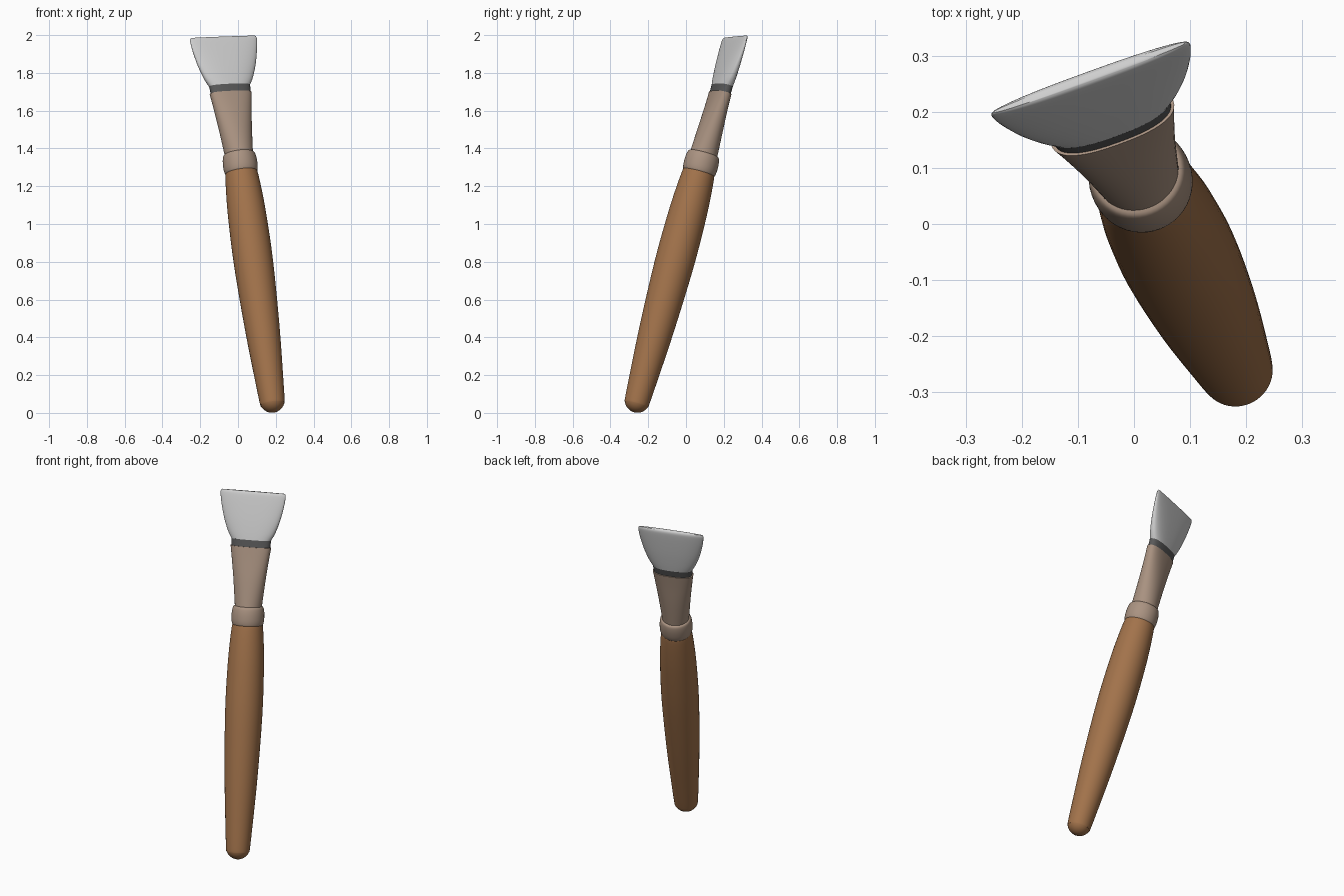
import bpy, bmesh, math
from mathutils import Vector, Matrix

cube = bpy.data.objects.get("Cube")
if cube:
    bpy.data.objects.remove(cube, do_unlink=True)

# Tool frame: Z runs along the shaft, X across the blade edge
axis = Vector((-0.129, 0.258, 0.957)).normalized()
side = Vector((0.94, 0.341, 0.035))
side = (side - axis * side.dot(axis)).normalized()
flat = axis.cross(side)
frame = Matrix((side, flat, axis)).transposed().to_4x4()
frame.translation = (0.18, -0.257, 0.068)


def material(name, rgb, rough):
    m = bpy.data.materials.new(name)
    m.use_nodes = True
    m.diffuse_color = (*rgb, 1)
    bsdf = m.node_tree.nodes["Principled BSDF"]
    bsdf.inputs["Base Color"].default_value = (*rgb, 1)
    bsdf.inputs["Roughness"].default_value = rough
    return m


def smooth_path(points, steps):
    """Catmull-Rom curve through the profile rows."""
    pts = [Vector(p) for p in points]
    out = []
    for i in range(len(pts) - 1):
        a, b, c = pts[max(i - 1, 0)], pts[i], pts[i + 1]
        d = pts[min(i + 2, len(pts) - 1)]
        for s in range(steps):
            t = s / steps
            out.append(0.5 * (2 * b + (c - a) * t + (2 * a - 5 * b + 4 * c - d) * t ** 2
                              + (3 * b - a - 3 * c + d) * t ** 3))
    return out + [pts[-1]]


def loft(name, rows, mat, steps=1, segments=48):
    """Skin rows of (height, half width, half depth, squareness)."""
    bm = bmesh.new()
    rings = []
    for h, w, d, n in smooth_path(rows, steps):
        ring = []
        for k in range(segments):
            a = math.tau * k / segments
            c, s = math.cos(a), math.sin(a)
            x = math.copysign(abs(c) ** (2 / n), c) * w
            y = math.copysign(abs(s) ** (2 / n), s) * d
            ring.append(bm.verts.new((x, y, h)))
        rings.append(ring)
    for lo, hi in zip(rings, rings[1:]):
        for k in range(segments):
            j = (k + 1) % segments
            bm.faces.new((lo[k], lo[j], hi[j], hi[k]))
    bm.faces.new(rings[0][::-1])
    bm.faces.new(rings[-1])
    mesh = bpy.data.meshes.new(name)
    bm.to_mesh(mesh)
    bm.free()
    mesh.materials.append(mat)
    obj = bpy.data.objects.new(name, mesh)
    bpy.context.collection.objects.link(obj)
    obj.matrix_world = frame
    bpy.ops.object.select_all(action="DESELECT")
    obj.select_set(True)
    bpy.context.view_layer.objects.active = obj
    bpy.ops.object.shade_smooth_by_angle(angle=math.radians(40))
    return obj


def round_rows(profile):
    return [(h, r, r, 2) for h, r in profile]


wood = material("warm wood", (0.36, 0.17, 0.07), 0.6)
ferrule_metal = material("taupe metal", (0.40, 0.29, 0.22), 0.5)
dark = material("dark grey", (0.10, 0.10, 0.10), 0.5)
steel = material("light grey", (0.62, 0.62, 0.62), 0.4)

# Handle: round butt, swelling belly, narrowing neck
butt = [(-0.067 * math.cos(a), max(0.067 * math.sin(a), 0.001))
        for a in (math.radians(10 * i) for i in range(9))]
belly = [(0.1, 0.074), (0.4, 0.092), (0.75, 0.104), (1.0, 0.102),
         (1.15, 0.095), (1.25, 0.086), (1.266, 0.08)]
loft("handle", round_rows(butt + belly), wood, steps=4)

# Collar: bulging ring between handle and ferrule
loft("collar", round_rows([(1.255, 0.082), (1.262, 0.087), (1.285, 0.091), (1.32, 0.091),
                           (1.348, 0.087), (1.36, 0.081), (1.364, 0.07)]),
     ferrule_metal, steps=3)

# Ferrule: round at the collar, flattening towards the blade
loft("ferrule", [(1.345, 0.074, 0.074, 2), (1.5, 0.09, 0.062, 2.1),
                 (1.62, 0.105, 0.05, 2.3), (1.698, 0.116, 0.043, 2.5)],
     ferrule_metal, steps=5)

# Dark band where the blade enters the ferrule
loft("blade_band", [(1.69, 0.109, 0.039, 2.5), (1.738, 0.114, 0.039, 2.5)], dark)

# Blade: flared wedge with a softly rounded edge
loft("blade", [(1.737, 0.113, 0.039, 2.5), (1.78, 0.136, 0.037, 2.5),
               (1.85, 0.161, 0.032, 2.5), (1.93, 0.18, 0.024, 2.5),
               (1.985, 0.188, 0.017, 2.5), (2.002, 0.186, 0.012, 2.5),
               (2.008, 0.181, 0.006, 2.5)], steel, steps=4)
